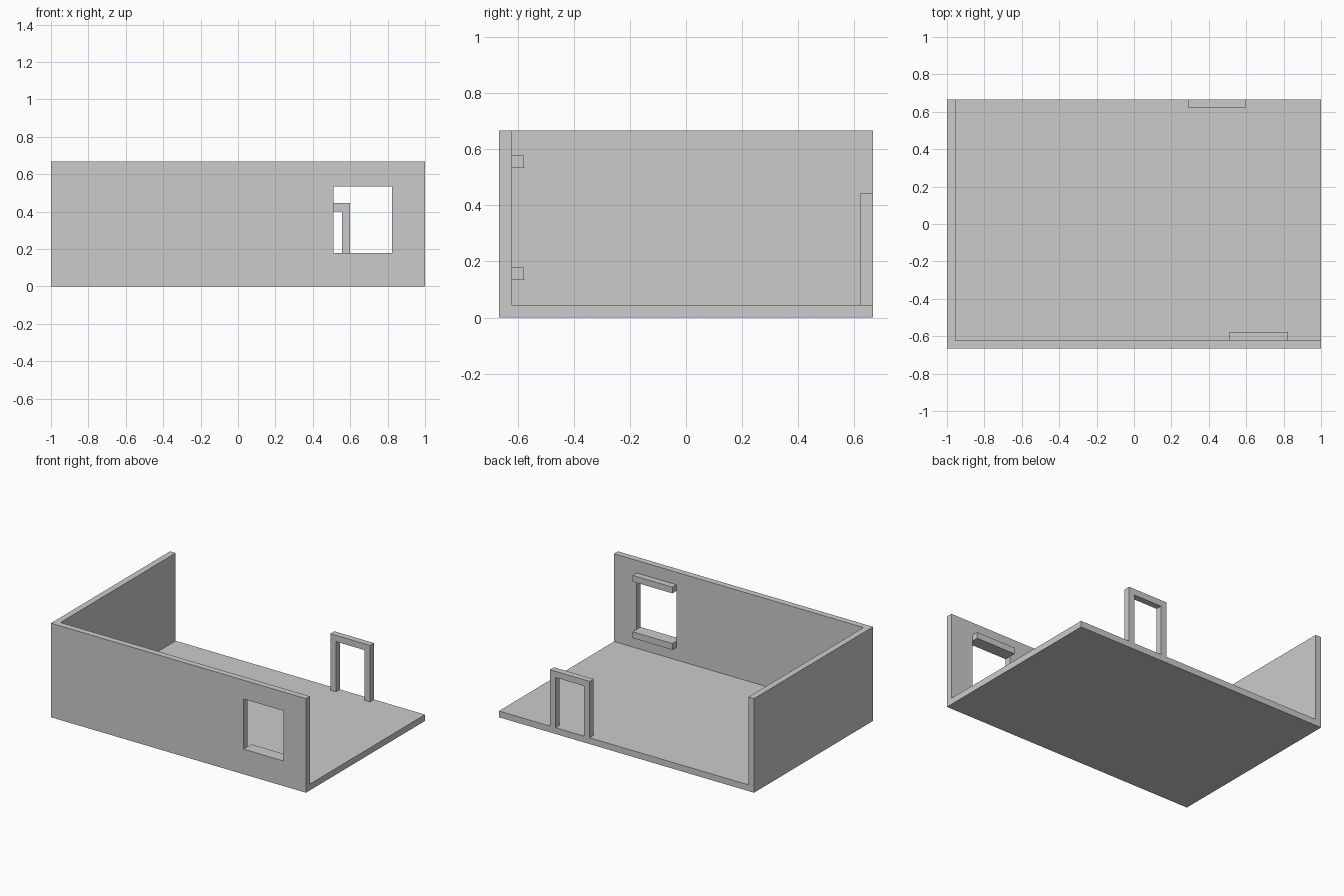
import bpy

if "Cube" in bpy.data.objects:
    bpy.data.objects.remove(bpy.data.objects["Cube"])

U = 2 / 90          # base module
T = 2 * U           # wall, floor and trim thickness
X, Y, H = 45 * U, 30 * U, 30 * U


def box(name, x, y, z):
    """Axis-aligned box from (min, max) ranges."""
    bpy.ops.mesh.primitive_cube_add(size=1, location=[sum(r) / 2 for r in (x, y, z)])
    ob = bpy.context.object
    ob.name = name
    ob.scale = [r[1] - r[0] for r in (x, y, z)]
    bpy.ops.object.transform_apply(location=False, rotation=False, scale=True)
    return ob


def cut(ob, name, x, y, z):
    """Subtract a box and keep it as a hidden helper."""
    cutter = box(name, x, y, z)
    cutter.hide_render = True
    cutter.display_type = 'WIRE'
    mod = ob.modifiers.new(name, 'BOOLEAN')
    mod.operation = 'DIFFERENCE'
    mod.solver = 'EXACT'
    mod.object = cutter


# Room shell: floor, front wall and left wall in one piece
room = box("room_shell", (-X, X), (-Y / 1, Y), (0, H))
cut(room, "interior_cutter", (-X + T, X + 1), (-Y + T, Y + 1), (T, H + 1))

# Window opening in the front wall
wx, wz = (23 * U, 37 * U), (8 * U, 24 * U)
cut(room, "window_cutter", wx, (-Y - 0.1, -Y + 3 * T), wz)

# Window ledges inside the room, below and above the opening
for name, z in (("window_sill", wz[0] - T), ("window_lintel", wz[1])):
    box(name, wx, (-Y + T, -Y + 2 * T), (z, z + T))

# Free-standing door frame at the back edge
dx, top = (13 * U, 27 * U), 20 * U
door = box("door_frame", dx, (Y - T, Y), (T, top))
cut(door, "doorway_cutter", (dx[0] + T, dx[1] - T), (Y - 2 * T, Y + T), (0, top - T))
